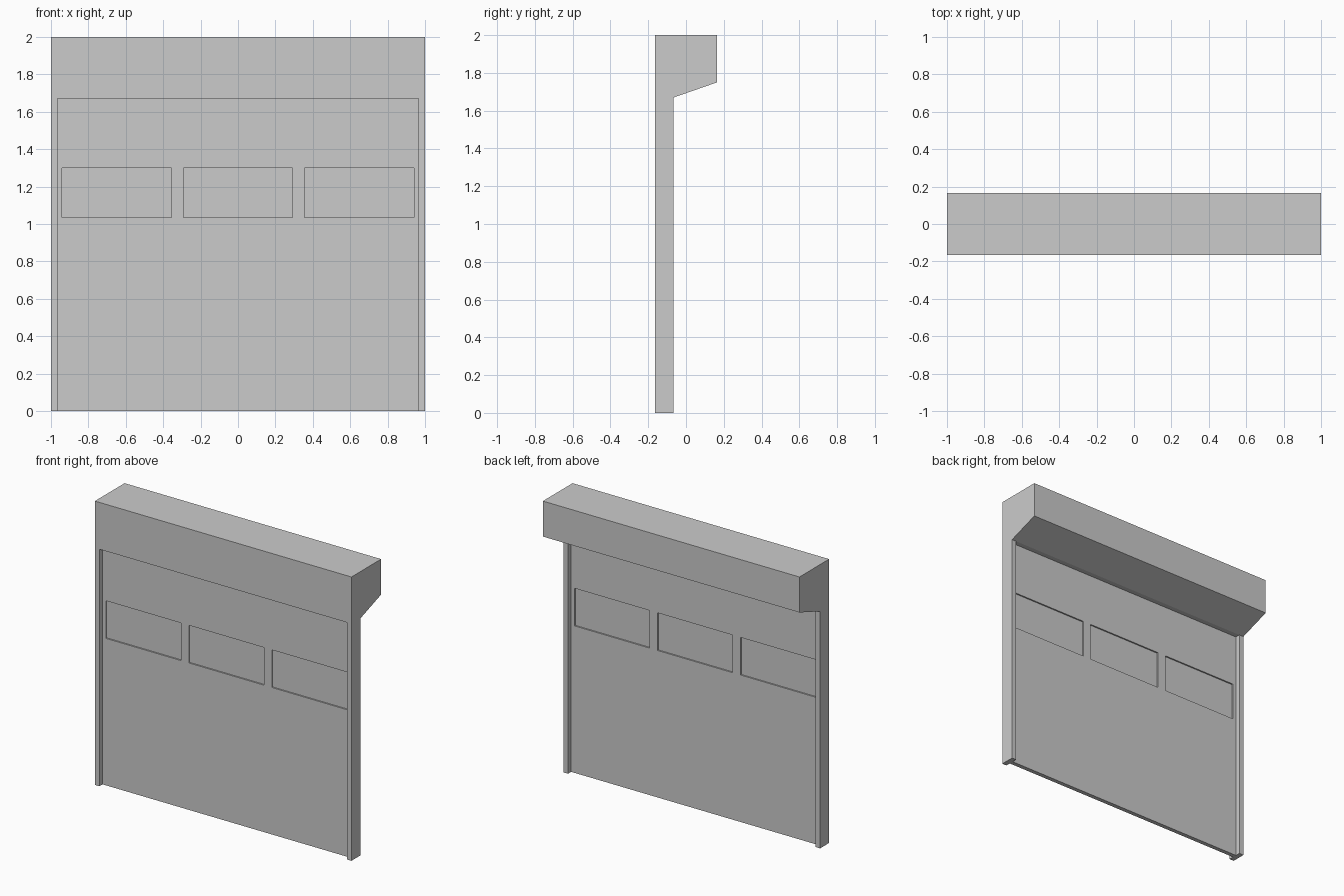
import bpy, bmesh

if "Cube" in bpy.data.objects:
    bpy.data.objects.remove(bpy.data.objects["Cube"])

FRONT, BACK = -0.165, 0.165      # overall depth
OPEN_X, OPEN_Z = 0.965, 1.67     # door opening half width and height
DOOR_Y = -0.115                  # centre plane of the door leaf


def finish(bm, name):
    bmesh.ops.recalc_face_normals(bm, faces=bm.faces)
    mesh = bpy.data.meshes.new(name)
    bm.to_mesh(mesh)
    bm.free()
    obj = bpy.data.objects.new(name, mesh)
    bpy.context.collection.objects.link(obj)
    return obj


def add_box(bm, centre, size):
    verts = bmesh.ops.create_cube(bm, size=1)["verts"]
    bmesh.ops.scale(bm, vec=size, verts=verts)
    bmesh.ops.translate(bm, vec=centre, verts=verts)


# Frame: header profile lofted across x, guide posts extruded down from its ends
profile = [(FRONT, OPEN_Z), (-0.065, OPEN_Z), (BACK, 1.75), (BACK, 2), (FRONT, 2)]
bm = bmesh.new()
rings = [[bm.verts.new((x, y, z)) for y, z in profile]
         for x in (-1, -OPEN_X, OPEN_X, 1)]
bm.faces.new(rings[0])
bm.faces.new(rings[-1])
for a, b in zip(rings, rings[1:]):
    for i in range(len(profile)):
        j = (i + 1) % len(profile)
        bm.faces.new((a[i], a[j], b[j], b[i]))
ends = [f for f in bm.faces if all(abs(v.co.z - OPEN_Z) < 1e-4 for v in f.verts)
        and abs(f.calc_center_median().x) > 0.9]
for face in bmesh.ops.extrude_discrete_faces(bm, faces=ends)["faces"]:
    for v in face.verts:
        v.co.z = 0
bmesh.ops.recalc_face_normals(bm, faces=bm.faces)
bmesh.ops.remove_doubles(bm, verts=bm.verts, dist=1e-5)
bmesh.ops.dissolve_limit(bm, angle_limit=0.01, verts=bm.verts, edges=bm.edges)
finish(bm, "shutter_frame")

# Door leaf
bm = bmesh.new()
add_box(bm, (0, DOOR_Y, OPEN_Z / 2), (2 * OPEN_X, 0.03, OPEN_Z))
door = finish(bm, "door_leaf")

# Three window openings with thin panes set inside
WIN_W, WIN_H, WIN_Z, PITCH = 0.585, 0.265, 1.168, 0.647
cut = bmesh.new()
for i, side in enumerate(("left", "middle", "right")):
    centre = ((i - 1) * PITCH, DOOR_Y, WIN_Z)
    add_box(cut, centre, (WIN_W, 0.2, WIN_H))
    pane = bmesh.new()
    add_box(pane, centre, (WIN_W, 0.01, WIN_H))
    finish(pane, f"window_pane_{side}")
cutter = finish(cut, "window_cutter")
cutter.hide_render = True

mod = door.modifiers.new("windows", "BOOLEAN")
mod.operation = "DIFFERENCE"
mod.solver = "EXACT"
mod.object = cutter
bpy.context.view_layer.objects.active = door
bpy.ops.object.modifier_apply(modifier=mod.name)
bpy.data.objects.remove(cutter)
